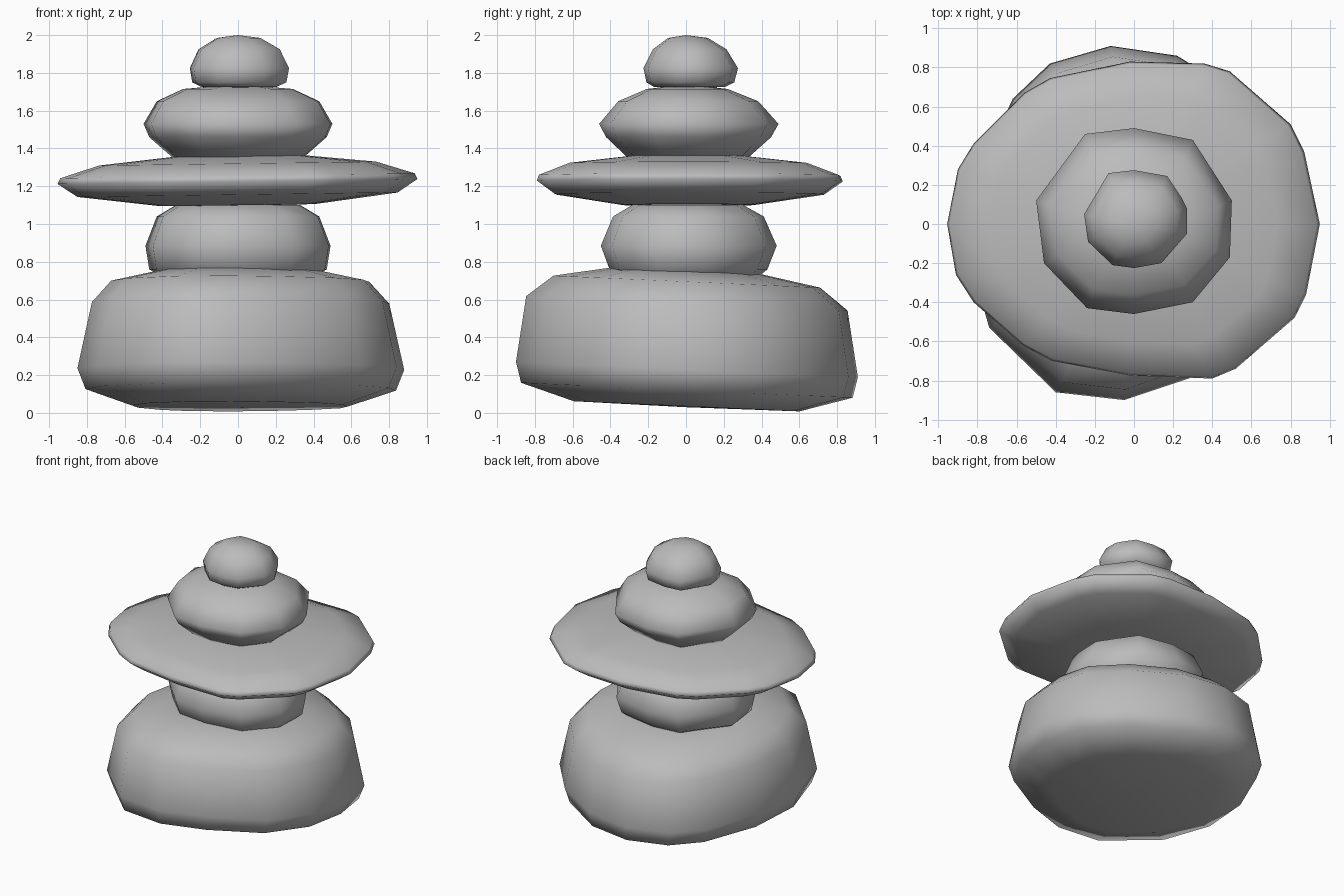
import bpy, bmesh, math

grey = bpy.data.materials.new("stone grey")
grey.diffuse_color = (0.5, 0.5, 0.5, 1)


def stone(name, outline, rings, bottom, top, tilt=(0, 0)):
    """Loft an irregular plan outline through rings of (x scale, y scale, z)."""
    bm = bmesh.new()
    n = len(outline)

    def vert(x, y, z):
        return bm.verts.new((x, y, z + x * tilt[0] + y * tilt[1]))

    loops = [[vert(x * sx, y * sy, z) for x, y in outline] for sx, sy, z in rings]
    for a, b in zip(loops, loops[1:]):
        for i in range(n):
            j = (i + 1) % n
            bm.faces.new((a[i], a[j], b[j], b[i]))
    for loop, z in ((loops[0], bottom), (loops[-1], top)):
        tip = vert(0, 0, z)
        for i in range(n):
            bm.faces.new((loop[i], loop[(i + 1) % n], tip))
    bmesh.ops.recalc_face_normals(bm, faces=bm.faces)
    for f in bm.faces:
        f.smooth = True
    mesh = bpy.data.meshes.new(name)
    bm.to_mesh(mesh)
    bm.free()
    mesh.materials.append(grey)
    obj = bpy.data.objects.new(name, mesh)
    bpy.context.collection.objects.link(obj)
    return obj


# Large boulder at the bottom, tilted slightly backwards
stone("base_boulder",
      [(.88, .05), (.82, .36), (.58, .64), (.22, .86), (-.12, .91), (-.43, .82),
       (-.62, .64), (-.80, .25), (-.85, -.15), (-.74, -.53), (-.40, -.86),
       (-.05, -.90), (.28, -.79), (.65, -.58), (.84, -.28)],
      [(.66, .66, .035), (.95, .97, .12), (1, 1, .23), (.91, .94, .58),
       (.79, .78, .695), (.5, .45, .75)], .03, .76, (0, -.045))

# Two rounded middle stones share one plan outline
pebble = [(.50, .12), (.49, -.17), (.30, -.40), (0, -.46), (-.24, -.43),
          (-.46, -.20), (-.50, .12), (-.25, .46), (0, .49), (.30, .43)]
stone("lower_pebble", pebble,
      [(.7, .7, .69), (.94, .88, .76), (.98, .98, .885), (.86, .84, 1.04),
       (.66, .62, 1.10)], .67, 1.13)
stone("upper_pebble", pebble,
      [(.70, .68, 1.355), (.94, .92, 1.46), (1, 1, 1.53), (.86, .78, 1.65),
       (.58, .45, 1.715)], 1.34, 1.74)

# Wide thin slab
stone("flat_slab",
      [(.95, 0), (.87, .37), (.80, .51), (.49, .78), (.36, .82), (-.02, .83),
       (-.43, .745), (-.56, .67), (-.82, .41), (-.90, .28), (-.955, 0),
       (-.91, -.26), (-.82, -.40), (-.57, -.62), (-.42, -.70), (-.02, -.775),
       (.40, -.79), (.52, -.74), (.82, -.48), (.88, -.36)],
      [(.43, .43, 1.10), (.89, .88, 1.155), (1, 1, 1.225), (.985, .985, 1.255),
       (.77, .78, 1.32), (.36, .36, 1.36)], 1.095, 1.365, (.014, 0))

# Small cap stone
stone("cap_stone",
      [(.27, .08), (.27, -.05), (.14, -.20), (0, -.225), (-.11, -.21),
       (-.235, -.09), (-.255, .05), (-.13, .26), (0, .275), (.17, .245), (.24, .14)],
      [(.75, .75, 1.725), (.95, .93, 1.75), (1, 1, 1.825), (.82, .78, 1.925),
       (.44, .42, 1.985)], 1.72, 2.0)
